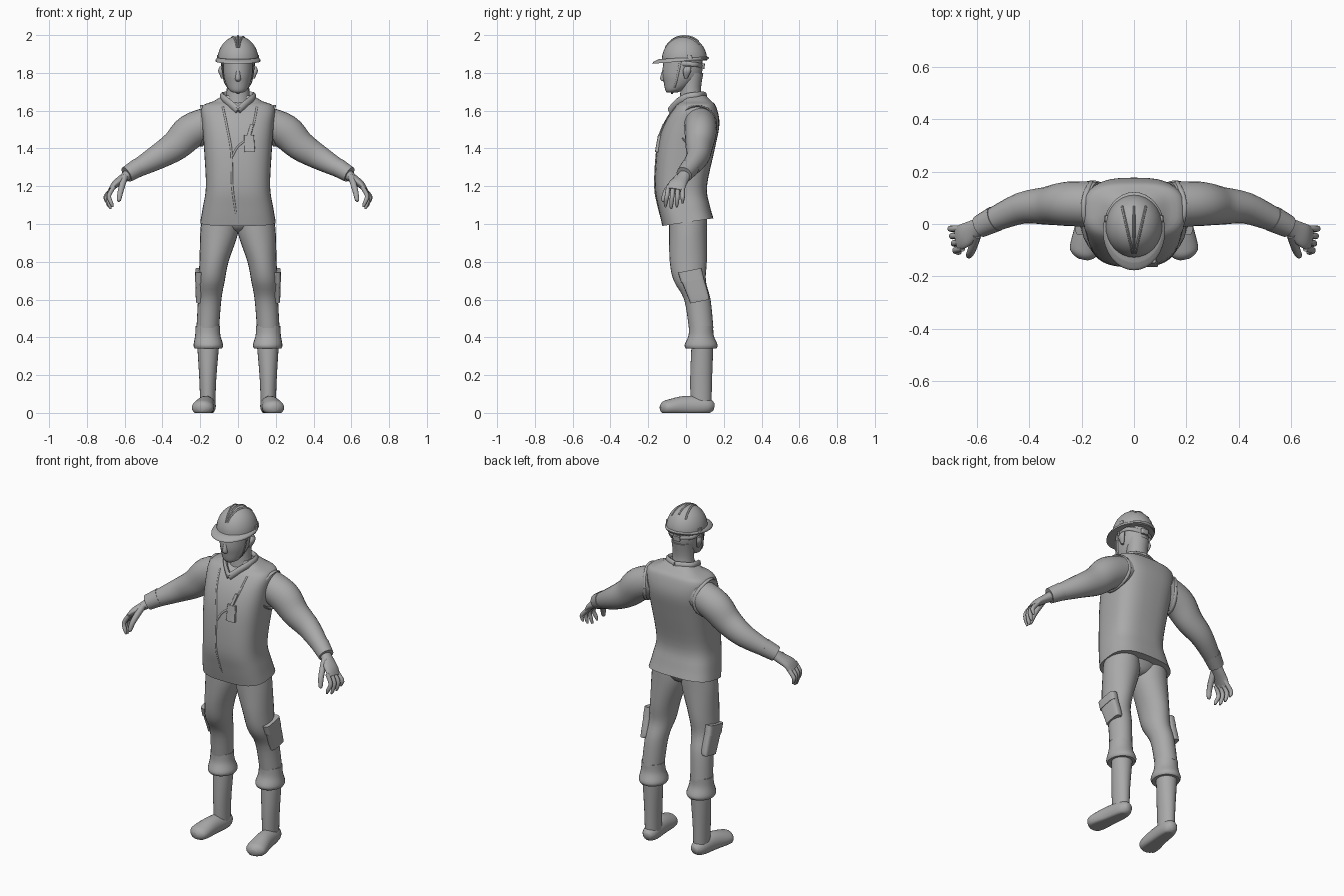
import bpy, bmesh, math
from mathutils import Vector

cube = bpy.data.objects.get("Cube")
if cube:
    bpy.data.objects.remove(cube, do_unlink=True)

GREY = (0.4, 0.4, 0.4, 1.0)
grey = bpy.data.materials.new("plain grey")
grey.use_nodes = True
grey.diffuse_color = GREY
grey.node_tree.nodes["Principled BSDF"].inputs["Base Color"].default_value = GREY

ACROSS, DEPTH, UP = Vector((1, 0, 0)), Vector((0, 1, 0)), Vector((0, 0, 1))


def spline(points, steps=4):
    """Smooth curve through points of any dimension."""
    out = []
    last = len(points) - 1
    for i in range(last):
        near = [points[min(max(i + k, 0), last)] for k in (-1, 0, 1, 2)]
        for step in range(steps):
            t = step / steps
            out.append(tuple(b + t / 2 * (c - a + t * (2 * a - 5 * b + 4 * c - d + t * (3 * (b - c) + d - a)))
                             for a, b, c, d in zip(*near)))
    return out + [tuple(points[-1])]


def station(x, y, z, a, b=None, tilt=0):
    return (x, y, z, a, a if b is None else b, tilt)


def power(value, exponent):
    return math.copysign(abs(value) ** exponent, value)


def loft(name, stations, ref=None, n=2, segs=24, mirror=False, floor=False):
    """Skin ellipses along stations; level rings unless a ref direction is given."""
    path = spline([station(*s) for s in stations])
    centres = [Vector(s[:3]) for s in path]
    bm = bmesh.new()
    rings = []
    for i, (x, y, z, a, b, tilt) in enumerate(path):
        u, v = ACROSS, Vector((0, 1, tilt))
        if ref:
            along = (centres[min(i + 1, len(path) - 1)] - centres[max(i - 1, 0)]).normalized()
            u = (ref - along * ref.dot(along)).normalized()
            v = along.cross(u)
        ring = []
        for k in range(segs):
            angle = math.tau * k / segs
            p = centres[i] + u * a * power(math.cos(angle), 2 / n) + v * b * power(math.sin(angle), 2 / n)
            if floor:
                p.z = max(p.z, 0)
            ring.append(bm.verts.new(p))
        rings.append(ring)
    for low, high in zip(rings, rings[1:]):
        for k in range(segs):
            bm.faces.new((low[k - 1], low[k], high[k], high[k - 1]))
    bm.faces.new(rings[0][::-1])
    bm.faces.new(rings[-1])
    bmesh.ops.recalc_face_normals(bm, faces=bm.faces[:])
    for face in bm.faces:
        face.smooth = True
    mesh = bpy.data.meshes.new(name)
    bm.to_mesh(mesh)
    bm.free()
    mesh.set_sharp_from_angle(angle=math.radians(50))
    mesh.materials.append(grey)
    ob = bpy.data.objects.new(name, mesh)
    bpy.context.collection.objects.link(ob)
    if mirror:
        ob.modifiers.new("mirror", "MIRROR").use_mirror_merge = False


def pair(name, *stations, **options):
    loft(name, stations, mirror=True, **options)


def central(name, *stations, **options):
    loft(name, [(0, *s) for s in stations], **options)


def tube(name, points, a, b, ref, **options):
    loft(name, [(*p, a, b) for p in points], ref=ref, segs=8, **options)


# Vest
SQUARE = 2.9
VEST = [(.01, 1.01, .2, .135, .15), (-.01, 1.09, .186, .136, .06), (-.027, 1.2, .17, .138),
        (0, 1.4, .18, .153), (.03, 1.53, .19, .147), (.05, 1.62, .192, .11),
        (.055, 1.65, .13, .08), (.045, 1.68, .08, .06)]
central("vest", *VEST, n=SQUARE, segs=40)
vest_rings = spline([station(0, *s) for s in VEST], 50)


def on_front(x, z):
    """Point on the front surface of the vest."""
    _, y, _, a, b, _ = min(vest_rings, key=lambda ring: abs(ring[2] - z))
    return Vector((x, y - b * (1 - abs(x / a) ** SQUARE) ** (1 / SQUARE), z))


def seam(name, *points):
    tube(name, [on_front(*p) for p in spline(points)], .005, .004, ACROSS)


seam("front_opening", (-.08, 1.62), (-.055, 1.5), (-.035, 1.38), (-.03, 1.2), (-.01, 1.05))
seam("left_lapel_edge", (.1, 1.62), (.085, 1.54), (.06, 1.46))
seam("opening_fold", (.05, 1.45), (0, 1.41), (-.03, 1.36))
tube("collar", [(0, -.085, 1.6), (.045, -.05, 1.64), (.08, 0, 1.67), (.075, .065, 1.68), (0, .1, 1.68)],
     .02, .012, UP, mirror=True)
turns = [math.tau * i / 16 for i in range(17)]
tube("armhole_trims", [(.193 - .03 * math.cos(t) ** 2, .06 + .1 * math.cos(t), 1.52 + .105 * math.sin(t))
                       for t in turns], .01, .006, ACROSS, mirror=True)

# Badge hanging from the lapel
top = on_front(.058, 1.47)
loft("badge", [(*on_front(.063, 1.38), .028, .012), (*top, .026, .012)], n=8)
loft("badge_clip", [(*top, .01), (*on_front(.075, 1.53), .009)], n=5)

# Sleeves, cuffs and hands
pair("sleeves", (.14, .075, 1.54, .085), (.25, .077, 1.49, .085, .092), (.33, .07, 1.415, .073, .08),
     (.43, .06, 1.352, .06, .065), (.55, .01, 1.285, .045), ref=DEPTH)
pair("cuffs", (.53, .02, 1.298, .05), (.59, -.01, 1.262, .043), ref=DEPTH)
pair("palms", (.57, 0, 1.27, .03), (.61, -.02, 1.24, .037, .024), (.65, -.045, 1.21, .047, .02),
     (.675, -.055, 1.18, .046, .012), ref=DEPTH)
for i, (name, lift) in enumerate(zip(("little", "ring", "middle", "index"), (.03, .01, 0, .01))):
    y, fan = -.018 - .025 * i, .01 * i
    pair(name + "_fingers", (.655, y, 1.2, .012), (.698 - fan / 2, y - fan / 4, 1.15, .012),
         (.7 - fan, y - fan / 2, 1.1 + lift, .01), (.693 - fan, y - fan / 2, 1.08 + lift, .005),
         ref=DEPTH, segs=10)
pair("thumbs", (.6, -.04, 1.25, .018), (.62, -.1, 1.18, .016), (.63, -.12, 1.13, .012),
     (.63, -.125, 1.12, .005), ref=DEPTH, segs=10)

# Trousers
central("trouser_seat", (.01, .955, .02), (.01, .975, .08, .07), (.01, 1.03, .16, .1))
pair("trouser_legs", (.095, .01, 1.04, .095, .1), (.1, .01, .95, .1), (.127, .012, .8, .077, .098),
     (.14, .02, .7, .07, .085), (.15, .06, .6, .062, .07), (.16, .08, .45, .06, .065))
pair("trouser_cuffs", (.16, .08, .46, .064), (.16, .08, .41, .067), (.157, .08, .36, .078, .087),
     (.157, .08, .34, .072, .08))
pair("thigh_pockets", (.204, .073, .59, .018, .05, .2), (.2, .065, .62, .024, .053, .2),
     (.203, .02, .75, .023, .06, .2), n=4)
pair("pocket_flaps", (.203, .035, .7, .025, .06, .2), (.202, .02, .755, .024, .062, .2), n=4)

# Boots
pair("boot_shafts", (.16, .08, .04, .04, .055), (.16, .08, .18, .045, .058), (.158, .087, .36, .058))
pair("boot_feet", (.155, .147, .03, .02), (.16, .11, .035, .043, .045), (.173, 0, .035, .05, .055),
     (.187, -.09, .028, .058, .043), (.192, -.12, .026, .045, .034), (.195, -.135, .025, .02, .016),
     ref=ACROSS, floor=True)

# Head and neck
central("neck", (.035, 1.6, .075), (.025, 1.7, .06, .055), (.03, 1.8, .062))
central("head", (-.075, 1.695, .025), (-.06, 1.71, .048, .05), (-.035, 1.75, .067, .083),
        (-.02, 1.8, .078, .105), (-.015, 1.9, .08, .1))
central("nose", (-.11, 1.755, .01), (-.12, 1.77, .015, .018), (-.11, 1.83, .008, .01), segs=10)
pair("ears", (.08, 0, 1.77, .008), (.092, .005, 1.81, .013, .022), (.088, .01, 1.835, .008, .014),
     segs=12)

# Hard hat
BACK, BASE, WIDE, LONG, HIGH = -.008, 1.865, .107, .118, .129
dome = []
for i in range(7):
    t = math.pi / 2 * i / 6
    scale = math.cos(t) + .02
    dome.append((BACK, BASE + HIGH * math.sin(t), WIDE * scale, LONG * scale))
central("helmet_dome", *dome, segs=32)
central("helmet_brim", (-.03, 1.86, .118, .147, .08), (-.025, 1.87, .118, .147, .08),
        (-.02, 1.88, .107, .125, .06), segs=32)
for name, spread in (("left", .045), ("centre", 0), ("right", -.045)):
    ridge = []
    for i in range(8):
        x, y = spread * (i + 1) / 8, .025 * i - .1
        height = math.sqrt(1 - (x / WIDE) ** 2 - (y / LONG) ** 2)
        ridge.append((x, BACK + y, BASE + HIGH * height))
    tube(name + "_helmet_ridge", ridge, .005, .006, ACROSS)
tube("helmet_headband", [(.08, -.02, 1.85), (.08, .05, 1.845), (0, .09, 1.835)],
     .012, .005, UP, mirror=True)
central("headband_knob", (.088, 1.82, .022, .01), (.09, 1.85, .022, .01), n=4)
tube("chin_straps", [(.085, -.03, 1.86), (.08, -.045, 1.79), (.06, -.06, 1.73), (0, -.075, 1.69)],
     .006, .003, DEPTH, mirror=True)
pair("helmet_side_clips", (.106, .02, 1.875, .007, .014), (.104, .02, 1.895, .006, .012), n=4)
